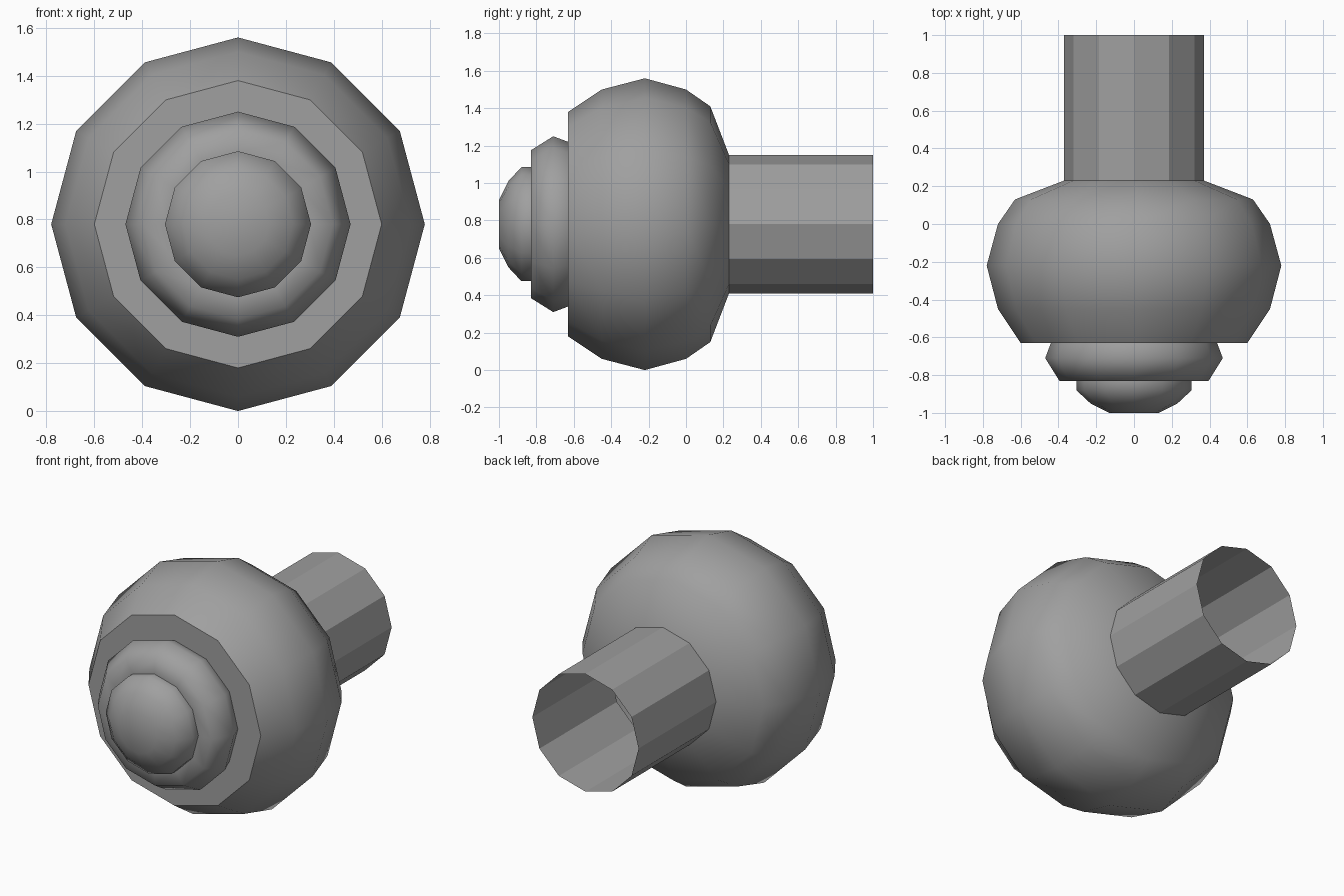
import bpy
import bmesh
import math

SIDES = 12
CENTRE_Z = 0.78

cube = bpy.data.objects.get("Cube")
if cube:
    bpy.data.objects.remove(cube, do_unlink=True)

# Single plain grey
grey = bpy.data.materials.new("plain grey")
grey.use_nodes = True
colour = (0.35, 0.35, 0.35, 1.0)
grey.diffuse_color = colour
grey.node_tree.nodes["Principled BSDF"].inputs["Base Color"].default_value = colour


def lathe(name, profile, cap_front=False, smooth_angle=None):
    """Turn (y, radius) points, listed front to back, around the y axis."""
    bm = bmesh.new()
    rings = []
    for y, r in profile:
        ring = []
        for i in range(SIDES):
            a = math.tau * i / SIDES
            ring.append(bm.verts.new((r * math.sin(a), y, CENTRE_Z + r * math.cos(a))))
        rings.append(ring)
    for front, back in zip(rings, rings[1:]):
        for i in range(SIDES):
            j = (i + 1) % SIDES
            bm.faces.new((front[i], front[j], back[j], back[i]))
    if cap_front:
        bm.faces.new(reversed(rings[0]))
    bm.normal_update()
    # Point the walls away from the axis
    side = bm.faces[:][-1 - int(cap_front)]
    mid = side.calc_center_median()
    if side.normal.x * mid.x + side.normal.z * (mid.z - CENTRE_Z) < 0:
        bmesh.ops.reverse_faces(bm, faces=bm.faces[:])
    if cap_front:
        bm.faces.ensure_lookup_table()
        cap = bm.faces[-1]
        cap.normal_update()
        if cap.normal.y > 0:
            cap.normal_flip()
    mesh = bpy.data.meshes.new(name)
    bm.to_mesh(mesh)
    bm.free()
    mesh.materials.append(grey)
    obj = bpy.data.objects.new(name, mesh)
    bpy.context.collection.objects.link(obj)
    if smooth_angle:
        bpy.ops.object.select_all(action='DESELECT')
        obj.select_set(True)
        bpy.context.view_layer.objects.active = obj
        bpy.ops.object.shade_smooth_by_angle(angle=math.radians(smooth_angle))
    return obj


# Bulbous body, with a flat front shoulder and a tapered back
lathe("body", [(-0.63, 0.44), (-0.63, 0.60), (-0.45, 0.72), (-0.22, 0.78),
               (0.0, 0.72), (0.13, 0.63), (0.23, 0.37)], smooth_angle=42)

# Stepped collar
lathe("collar", [(-0.83, 0.30), (-0.83, 0.395), (-0.71, 0.47), (-0.63, 0.44)],
      smooth_angle=60)

# Rounded front button
lathe("front_button", [(-1.0, 0.13), (-0.95, 0.23), (-0.88, 0.305), (-0.83, 0.305)],
      cap_front=True, smooth_angle=50)

# Open-ended faceted tube
lathe("back_tube", [(0.23, 0.37), (1.0, 0.37)])
